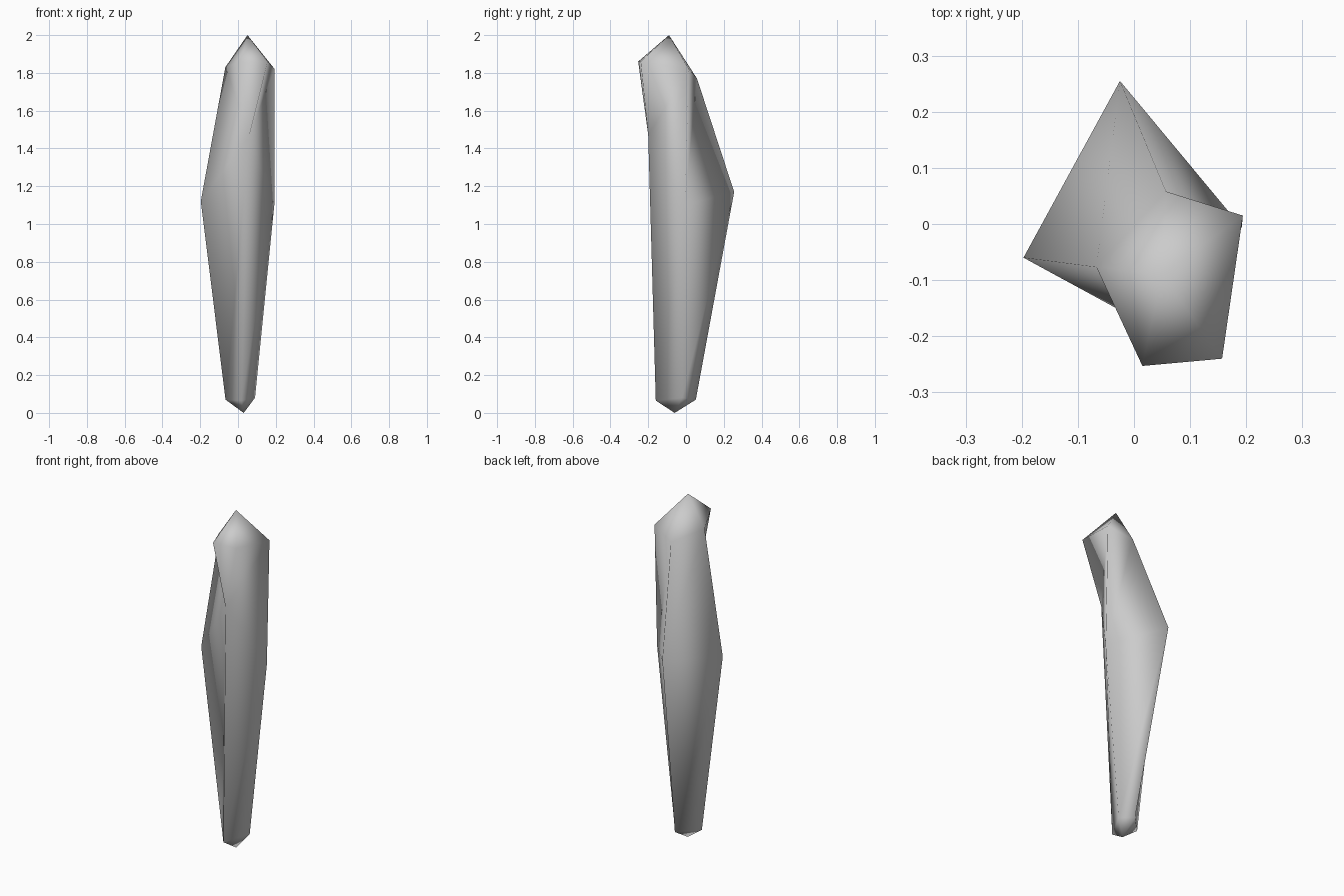
import bpy, bmesh

if "Cube" in bpy.data.objects:
    bpy.data.objects.remove(bpy.data.objects["Cube"])

# Cross-sections from bottom to top, each listed front, right, back, left
bottom_tip = (0.03, -0.06, 0.0)
foot_ring = [(0.017, -0.16, 0.065), (0.09, -0.02, 0.08), (0.036, 0.052, 0.07), (-0.066, -0.053, 0.07)]
waist_ring = [(0.06, -0.2, 1.47), (0.192, -0.006, 1.1), (-0.025, 0.255, 1.17), (-0.197, -0.06, 1.12)]
head_ring = [(0.157, -0.24, 1.86), (0.194, 0.015, 1.82), (0.057, 0.058, 1.77),
             (-0.067, -0.077, 1.83), (0.015, -0.253, 1.86)]
top_tip = (0.05, -0.09, 2.0)

bm = bmesh.new()


def ring(points):
    return [bm.verts.new(p) for p in points]


def cap(verts, tip):
    t = bm.verts.new(tip)
    for i, v in enumerate(verts):
        bm.faces.new((v, verts[(i + 1) % len(verts)], t))


foot, waist, head = ring(foot_ring), ring(waist_ring), ring(head_ring)

# Pointed ends
cap(foot[::-1], bottom_tip)
cap(head, top_tip)

# Tapering lower body
for i in range(4):
    j = (i + 1) % 4
    bm.faces.new((foot[i], foot[j], waist[j], waist[i]))

# Twisted neck: four-sided waist to five-sided head
front, right, back, left = waist
h_right_front, h_right, h_back, h_left, h_front = head
for tri in ((front, right, h_right), (front, h_right, h_right_front),
            (right, back, h_back), (right, h_back, h_right),
            (left, front, h_left), (front, h_front, h_left),
            (front, h_right_front, h_front)):
    bm.faces.new(tri)
bm.faces.new((back, left, h_left, h_back))

bmesh.ops.recalc_face_normals(bm, faces=bm.faces[:])
for f in bm.faces:
    f.smooth = True
mesh = bpy.data.meshes.new("stone_shard")
bm.to_mesh(mesh)
bm.free()
bpy.context.collection.objects.link(bpy.data.objects.new("stone_shard", mesh))
